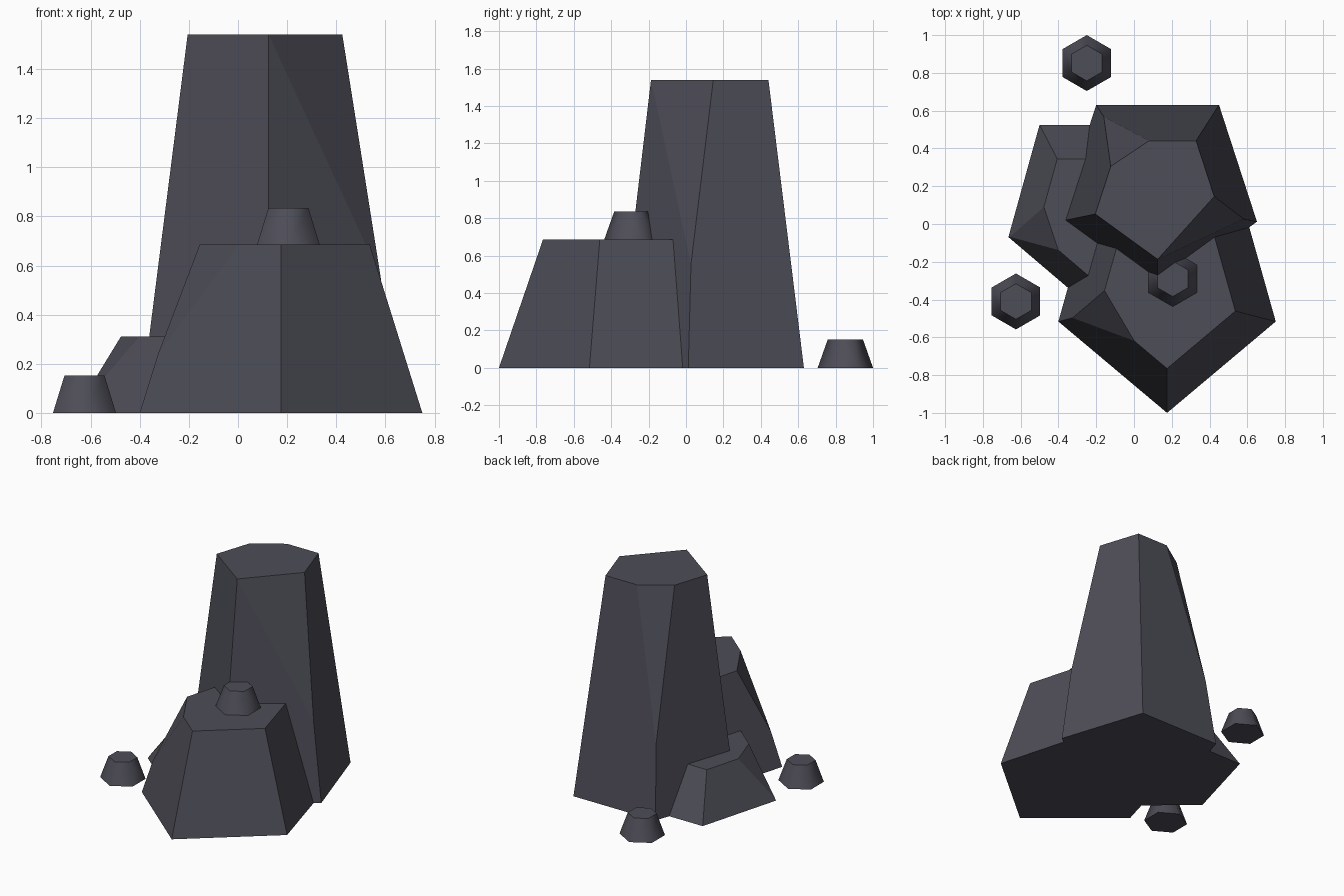
import bpy, bmesh, math
from mathutils import Vector

if "Cube" in bpy.data.objects:
    bpy.data.objects.remove(bpy.data.objects["Cube"])

stone = bpy.data.materials.new("dark_slate")
stone.diffuse_color = (0.075, 0.074, 0.096, 1)
stone.use_nodes = True
stone.node_tree.nodes["Principled BSDF"].inputs["Base Color"].default_value = stone.diffuse_color


def ring(sides, cx, cy, rx, ry, z):
    # polygon with one corner pointing to the front
    pts = []
    for k in range(sides):
        a = -math.pi / 2 + 2 * math.pi * k / sides
        pts.append(Vector((cx + rx * math.cos(a), cy + ry * math.sin(a), z)))
    return pts


def rock(name, sides, base, top, cuts=()):
    """Tapered prism; each cut (corner, toward_prev, toward_next, height) chips off a top corner."""
    low, high = ring(sides, *base), ring(sides, *top)
    chipped = {c[0] for c in cuts}
    pts = low + [p for i, p in enumerate(high) if i not in chipped]
    for i, prev, nxt, h in cuts:
        pts.append(low[i].lerp(high[i], h))
        for j, f in ((i - 1, prev), ((i + 1) % sides, nxt)):
            if f < 1:
                pts.append(high[i].lerp(high[j], f))
    bm = bmesh.new()
    for p in pts:
        bm.verts.new(p)
    bmesh.ops.convex_hull(bm, input=bm.verts[:])
    bmesh.ops.dissolve_limit(bm, angle_limit=math.radians(2), verts=bm.verts[:], edges=bm.edges[:])
    bmesh.ops.recalc_face_normals(bm, faces=bm.faces[:])
    mesh = bpy.data.meshes.new(name)
    bm.to_mesh(mesh)
    bm.free()
    mesh.materials.append(stone)
    obj = bpy.data.objects.new(name, mesh)
    bpy.context.collection.objects.link(obj)
    return obj


# three large chipped rocks: (cx, cy, rx, ry, z) for base and top
rock("tall_rock", 5, (0.125, 0.183, 0.553, 0.553, 0), (0.125, 0.16, 0.347, 0.347, 1.54),
     [(1, 1, 0.24, 0.36), (3, 0.39, 0.35, 0.33)])
rock("middle_rock", 5, (0.175, -0.30, 0.605, 0.70, 0), (0.175, -0.325, 0.38, 0.44, 0.685),
     [(4, 0.22, 0.52, 0.35)])
rock("low_rock", 5, (-0.233, 0.095, 0.454, 0.532, 0), (-0.233, 0.065, 0.295, 0.346, 0.31),
     [(4, 0.34, 0.40, 0.05)])

# small hexagonal pebbles, smooth around the sides
for n, (x, y, z) in enumerate([(-0.25, 0.852, 0), (-0.625, -0.41, 0), (0.205, -0.29, 0.683)], 1):
    pebble = rock(f"pebble_{n}", 6, (x, y, 0.148, 0.148, z), (x, y, 0.094, 0.094, z + 0.152))
    bpy.ops.object.select_all(action='DESELECT')
    pebble.select_set(True)
    bpy.context.view_layer.objects.active = pebble
    bpy.ops.object.shade_smooth_by_angle(angle=math.radians(63))
